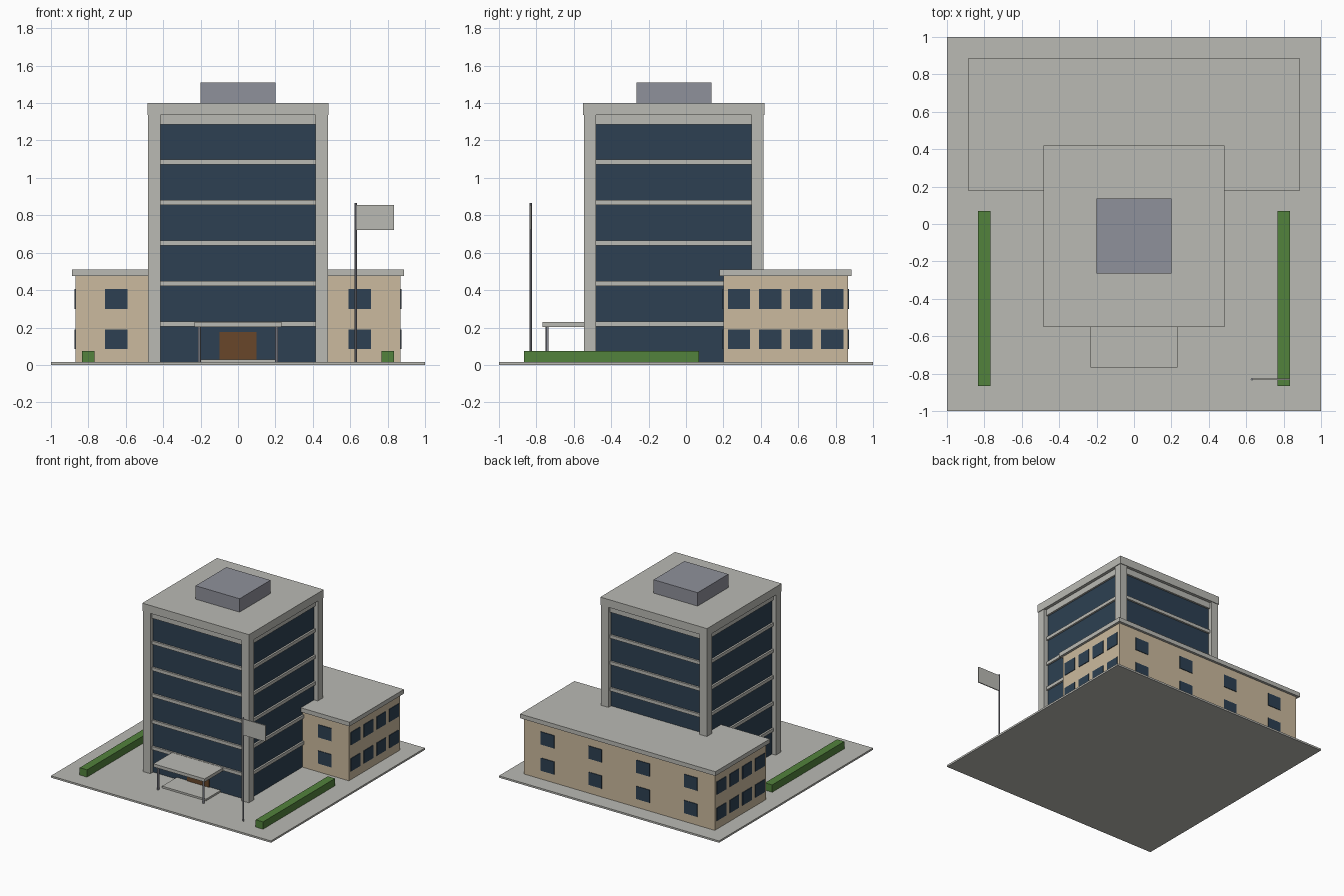
import bpy

cube = bpy.data.objects.get("Cube")
if cube:
    bpy.data.objects.remove(cube, do_unlink=True)


def material(name, rgb):
    m = bpy.data.materials.new(name)
    m.use_nodes = True
    m.diffuse_color = (*rgb, 1)
    m.node_tree.nodes["Principled BSDF"].inputs["Base Color"].default_value = (*rgb, 1)
    return m


concrete = material("concrete", (0.49, 0.49, 0.455))
beige = material("beige_wall", (0.597, 0.491, 0.342))
glass = material("dark_glass", (0.026, 0.051, 0.084))
wood = material("brown_door", (0.138, 0.061, 0.023))
green = material("hedge_green", (0.084, 0.223, 0.045))
metal = material("grey_metal", (0.275, 0.283, 0.328))


def finish(name, mat):
    ob = bpy.context.object
    ob.name = ob.data.name = name
    ob.data.materials.append(mat)
    return ob


def box(name, mat, xs, ys, zs):
    """Box from its extents along each axis."""
    spans = (xs, ys, zs)
    bpy.ops.mesh.primitive_cube_add(size=1, location=[(a + b) / 2 for a, b in spans])
    ob = finish(name, mat)
    ob.scale = [b - a for a, b in spans]
    bpy.ops.object.transform_apply(location=False, rotation=False, scale=True)
    return ob


def pole(name, mat, x, y, r, zs):
    bpy.ops.mesh.primitive_cylinder_add(
        vertices=12, radius=r, depth=zs[1] - zs[0], location=(x, y, sum(zs) / 2))
    finish(name, mat)
    bpy.ops.object.shade_smooth_by_angle()


G = 0.015    # ground level
box("ground_slab", concrete, (-1, 1), (-1, 1), (0, G))

# Tower: glass core, corner columns, floor bands, roof
CY, HALF, COL, TOP = -0.065, 0.48, 0.065, 1.335


def tower_box(name, mat, half, zs):
    return box(name, mat, (-half, half), (CY - half, CY + half), zs)


tower_box("tower_glass", glass, HALF - 0.035, (G, TOP))
for sx, side in ((-1, "right"), (1, "left")):
    for sy, end in ((-1, "front"), (1, "back")):
        x = sorted((sx * HALF, sx * (HALF - COL)))
        y = sorted((CY + sy * HALF, CY + sy * (HALF - COL)))
        box(f"column_{end}_{side}", concrete, x, y, (G, TOP))
for i in range(5):
    z = 0.205 + i * 0.2165
    tower_box(f"floor_band_{i + 1}", concrete, HALF - 0.02, (z, z + 0.027))
tower_box("top_band", concrete, HALF - 0.02, (1.285, TOP))
tower_box("tower_roof", concrete, 0.485, (TOP, 1.4))
tower_box("rooftop_plant", metal, 0.2, (1.4, 1.51))

# Low rear wing with roof slab
WX, Y0, Y1 = 0.868, 0.2, 0.866
box("wing_walls", beige, (-WX, WX), (Y0, Y1), (G, 0.475))
box("wing_roof", concrete, (-WX - 0.02, WX + 0.02), (Y0 - 0.02, Y1 + 0.02), (0.475, 0.51))

# Wing windows: four bays on each face, two storeys
P = 0.005    # plate projection
for floor, z in enumerate((0.085, 0.3), 1):
    zs = (z, z + 0.105)
    for i in range(4):
        t = (i + 0.5) / 4
        x, y = WX * (2 * t - 1), Y0 + (Y1 - Y0) * t
        xs, ys = (x - 0.061, x + 0.061), (y - 0.06, y + 0.06)
        box(f"back_window_{floor}_{i + 1}", glass, xs, (Y1, Y1 + P), zs)
        box(f"left_window_{floor}_{i + 1}", glass, (WX, WX + P), ys, zs)
        box(f"right_window_{floor}_{i + 1}", glass, (-WX - P, -WX), ys, zs)
        if i in (0, 3):
            box(f"front_window_{floor}_{i + 1}", glass, xs, (Y0 - P, Y0), zs)

# Entrance: step, door, canopy on two posts
box("entrance_step", concrete, (-0.2, 0.2), (-0.7, -0.5), (G, 0.03))
box("front_door", wood, (-0.1, 0.1), (-0.518, -0.5), (0.03, 0.175))
box("entrance_canopy", concrete, (-0.233, 0.233), (-0.766, -0.5), (0.204, 0.23))
for x in (-0.206, 0.206):
    pole("canopy_post", metal, x, -0.742, 0.008, (G, 0.204))

# Hedges along both sides
for s, side in ((-1, "right"), (1, "left")):
    box(f"hedge_{side}", green, sorted((s * 0.767, s * 0.833)), (-0.865, 0.07), (G, 0.075))

# Flagpole with flag
pole("flagpole", metal, 0.63, -0.83, 0.006, (G, 0.865))
box("flag", concrete, (0.634, 0.834), (-0.834, -0.826), (0.722, 0.855))
